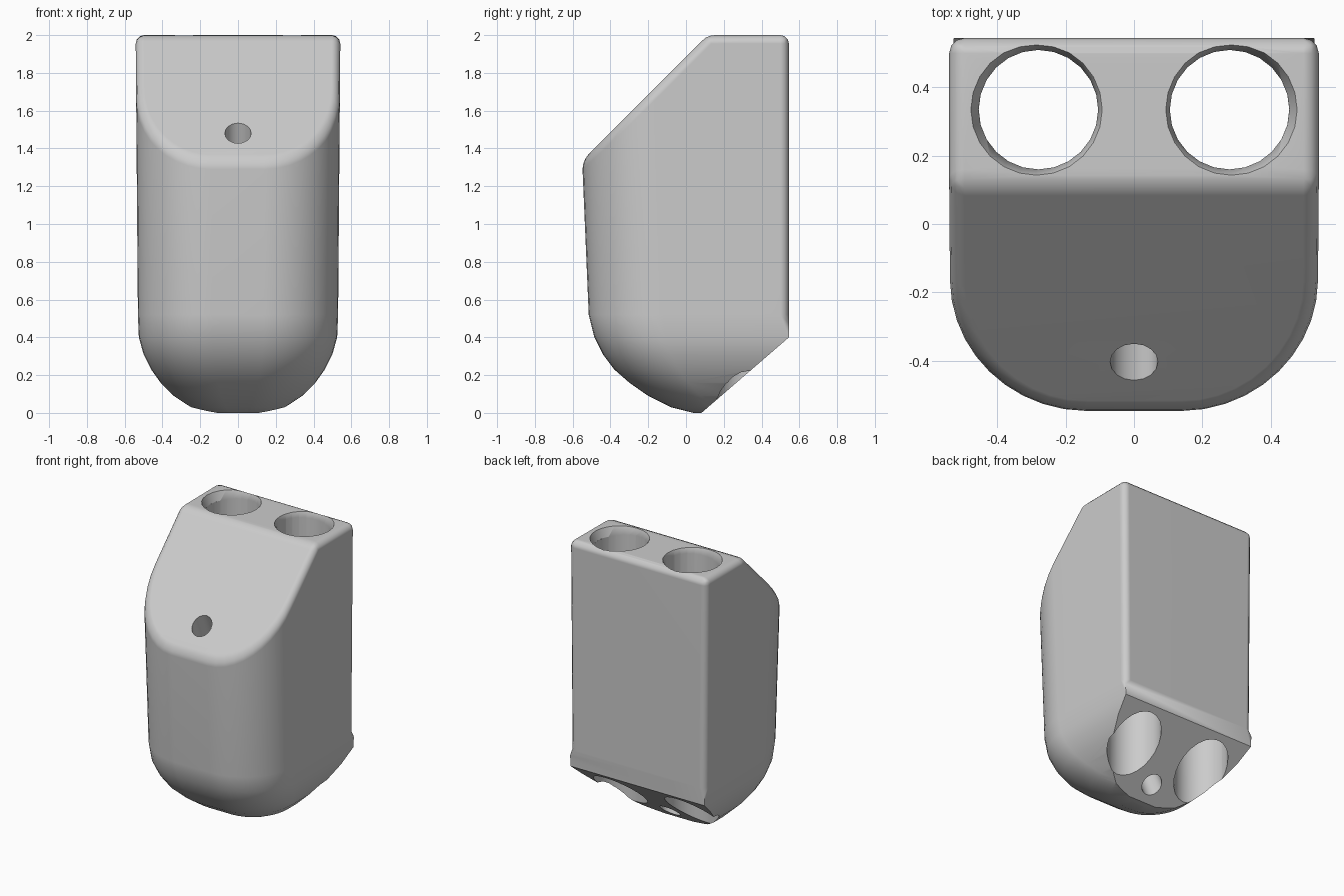
import bpy, bmesh, math
from mathutils import Vector

cube = bpy.data.objects.get("Cube")
if cube:
    bpy.data.objects.remove(cube)

grey = bpy.data.materials.new("plain grey")
grey.use_nodes = True
COLOUR = (0.6, 0.6, 0.6, 1)
grey.diffuse_color = COLOUR
grey.node_tree.nodes["Principled BSDF"].inputs["Base Color"].default_value = COLOUR

BACK = 0.545
ARC = 10


def make_object(name, bm):
    mesh = bpy.data.meshes.new(name)
    bm.to_mesh(mesh)
    bm.free()
    mesh.materials.append(grey)
    ob = bpy.data.objects.new(name, mesh)
    bpy.context.collection.objects.link(ob)
    return ob


def outline(half_width, front, z):
    """D-shaped section: flat back, straight sides, rounded front corners."""
    rx = half_width * 0.74
    ry = min(0.4, (BACK - front) * 0.37)
    right = [(half_width, BACK)]
    for i in range(ARC + 1):
        a = math.radians(90) * i / ARC
        right.append((half_width - rx + rx * math.cos(a), front + ry - ry * math.sin(a)))
    left = [(-x, y) for x, y in reversed(right)]
    return [Vector((x, y, z)) for x, y in right + left]


def slice_off(bm, point, normal):
    """Cut away everything on the normal's side and close the cut."""
    geom = bm.verts[:] + bm.edges[:] + bm.faces[:]
    cut = bmesh.ops.bisect_plane(bm, geom=geom, plane_co=point, plane_no=normal,
                                 dist=1e-5, clear_outer=True)["geom_cut"]
    edges = [e for e in cut if isinstance(e, bmesh.types.BMEdge)]
    bmesh.ops.holes_fill(bm, edges=edges, sides=0)


# Body: sections stacked up from the rounded bottom: half width, front, height
sections = [(0.15, 0.04, 0), (0.25, -0.08, 0.03), (0.34, -0.2, 0.09), (0.41, -0.3, 0.16),
            (0.46, -0.38, 0.23), (0.5, -0.44, 0.31), (0.525, -0.485, 0.4),
            (0.53, -0.515, 0.52), (0.542, -0.578, 2)]
bm = bmesh.new()
rings = [[bm.verts.new(p) for p in outline(*s)] for s in sections]
for low, high in zip(rings, rings[1:]):
    for i in range(len(low)):
        j = (i + 1) % len(low)
        bm.faces.new((low[i], low[j], high[j], high[i]))
bm.faces.new(rings[0])
bm.faces.new(rings[-1])
bmesh.ops.recalc_face_normals(bm, faces=bm.faces)

# Sloping front face and slanted underside at the back
slice_off(bm, (0, -0.54, 1.345), (0, -1, 1))
slice_off(bm, (0, 0.545, 0.4), (0, 0.38, -0.44))
bmesh.ops.recalc_face_normals(bm, faces=bm.faces)

# Soften the upper rim and the upright back corners
sharp = [e for e in bm.edges if len(e.link_faces) == 2
         and e.calc_face_angle() > math.radians(30)
         and sum(v.co.z for v in e.verts) / 2 > 0.6]
bmesh.ops.bevel(bm, geom=sharp, offset=0.045, offset_type='OFFSET', segments=3,
                profile=0.5, affect='EDGES', clamp_overlap=True)
body = make_object("body", bm)


def drill(name, start, end, r1, r2, sides):
    """Cut a round hole through the body between two points."""
    start, end = Vector(start), Vector(end)
    axis = end - start
    bm = bmesh.new()
    bmesh.ops.create_cone(bm, cap_ends=True, segments=sides, radius1=r1, radius2=r2,
                          depth=axis.length)
    cutter = make_object(name, bm)
    cutter.rotation_euler = axis.to_track_quat('Z', 'Y').to_euler()
    cutter.location = (start + end) / 2
    cutter.hide_render = True
    mod = body.modifiers.new(name, 'BOOLEAN')
    mod.operation = 'DIFFERENCE'
    mod.solver = 'EXACT'
    mod.object = cutter
    bpy.ops.object.modifier_apply(modifier=name)
    bpy.data.objects.remove(cutter)


bpy.context.view_layer.objects.active = body
body.select_set(True)

# Two upright holes with flared rims
for side, label in ((1, "left"), (-1, "right")):
    x = 0.28 * side
    drill(label + "_hole", (x, 0.335, -0.2), (x, 0.335, 2.2), 0.175, 0.175, 24)
    drill(label + "_rim", (x * 1.02, 0.335, 1.94), (x * 1.02, 0.335, 2.02), 0.17, 0.2, 24)

# Small slanted hole from the sloping face to the underside
top, low = Vector((0, -0.4, 1.47)), Vector((0, 0.18, 0.08))
way = (top - low).normalized()
drill("small_hole", low - way * 0.3, top + way * 0.4, 0.07, 0.07, 16)

bpy.ops.object.shade_smooth_by_angle(angle=math.radians(35))
weighted = body.modifiers.new("even_shading", 'WEIGHTED_NORMAL')
weighted.keep_sharp = True
